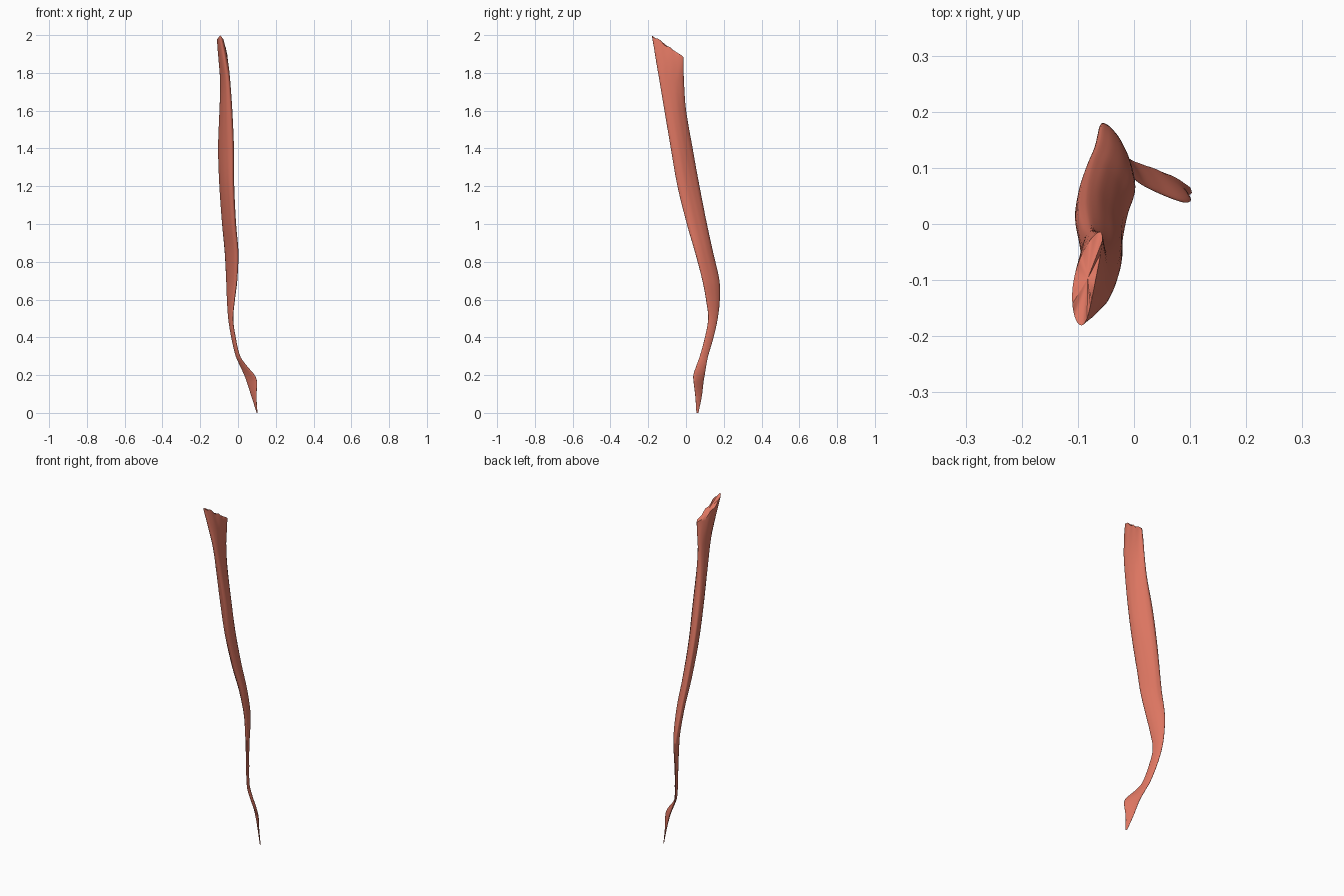
import bpy, bmesh, math

if "Cube" in bpy.data.objects:
    bpy.data.objects.remove(bpy.data.objects["Cube"])

# Cross-sections: z, x min, x max, y min, y max, skew angle (90 = upright ellipse, 180 = flat diagonal)
SECTIONS = [
    (0.00, 0.099, 0.103, 0.055, 0.066, 150),
    (0.09, 0.070, 0.098, 0.049, 0.084, 156),
    (0.165, 0.046, 0.101, 0.040, 0.093, 158),
    (0.20, 0.033, 0.088, 0.039, 0.099, 157),
    (0.25, 0.010, 0.046, 0.055, 0.107, 152),
    (0.30, -0.012, 0.012, 0.073, 0.117, 146),
    (0.40, -0.036, -0.012, 0.100, 0.146, 140),
    (0.50, -0.052, -0.025, 0.117, 0.168, 138),
    (0.60, -0.059, -0.016, 0.105, 0.179, 139),
    (0.70, -0.063, -0.004, 0.086, 0.177, 139),
    (0.85, -0.071, 0.002, 0.047, 0.144, 136),
    (1.00, -0.085, -0.010, 0.004, 0.112, 132),
    (1.20, -0.099, -0.019, -0.045, 0.073, 130),
    (1.40, -0.105, -0.020, -0.080, 0.036, 128),
    (1.60, -0.098, -0.029, -0.115, 0.001, 122),
    (1.75, -0.093, -0.040, -0.143, -0.010, 112),
    (1.86, -0.099, -0.049, -0.164, -0.012, 80),
    (1.94, -0.108, -0.057, -0.181, -0.014, 50),
]
SIDES, STEPS = 48, 6


def catmull(p, q, r, s, t):
    """Smooth interpolation with tangents matched to uneven spacing in z."""
    h = r[0] - q[0]
    out = [q[0] + h * t]
    for i in range(1, 6):
        m0 = (r[i] - p[i]) / (r[0] - p[0]) * h
        m1 = (s[i] - q[i]) / (s[0] - q[0]) * h
        out.append((2*t**3 - 3*t*t + 1) * q[i] + (t**3 - 2*t*t + t) * m0
                   + (3*t*t - 2*t**3) * r[i] + (t**3 - t*t) * m1)
    return out


def ring_points(sec):
    z, x0, x1, y0, y1, skew = sec
    cx, cy, hx, hy = (x0 + x1) / 2, (y0 + y1) / 2, (x1 - x0) / 2, (y1 - y0) / 2
    phi = math.radians(skew)
    belly = max(0.0, math.sin(math.pi * min(1, max(0, (z - 0.3) / 1.7))))
    top = min(1, max(0, (z - 1.55) / 0.39)) ** 1.5
    pts = []
    for k in range(SIDES):
        a = math.tau * k / SIDES
        # shallow lengthwise fibre furrows
        f = 1 + belly * (0.018 * math.sin(5*a + 3*z) + 0.01 * math.sin(11*a - 5*z)) - 0.015 * belly
        x, dy = cx + hx * f * math.cos(a), hy * f * math.cos(a + phi)
        # the upper attachment is cut on a slant, bowed and slightly ragged
        u = dy / hy
        x += top * 0.010 * (u * u - 0.5)
        dz = top * (-0.72 * dy + 0.006 * math.sin(9 * u))
        pts.append((x, cy + dy, z + dz))
    return pts


# Muscle belly with its tendon, lofted through the sections
bm = bmesh.new()
n = len(SECTIONS)
rings = []
for i in range(n - 1):
    q, r = SECTIONS[i], SECTIONS[i + 1]
    p = SECTIONS[i - 1] if i else q
    s = SECTIONS[i + 2] if i + 2 < n else r
    for j in range(STEPS):
        rings.append(ring_points(catmull(p, q, r, s, j / STEPS)))
rings.append(ring_points(SECTIONS[-1]))
rings = [[bm.verts.new(c) for c in ring] for ring in rings]
for a, b in zip(rings, rings[1:]):
    for k in range(SIDES):
        m = (k + 1) % SIDES
        bm.faces.new((a[k], a[m], b[m], b[k]))

# End caps
for ring in (rings[0], rings[-1]):
    centre = bm.verts.new(sum((v.co for v in ring), ring[0].co * 0) / SIDES)
    for k in range(SIDES):
        bm.faces.new((ring[k], ring[(k + 1) % SIDES], centre))
bmesh.ops.recalc_face_normals(bm, faces=bm.faces)

mesh = bpy.data.meshes.new("thigh_muscle")
bm.to_mesh(mesh)
bm.free()
muscle = bpy.data.objects.new("thigh_muscle", mesh)
bpy.context.collection.objects.link(muscle)

mat = bpy.data.materials.new("muscle_red")
mat.diffuse_color = (0.72, 0.18, 0.12, 1)
mat.use_nodes = True
mat.node_tree.nodes["Principled BSDF"].inputs["Base Color"].default_value = mat.diffuse_color
mesh.materials.append(mat)

bpy.context.view_layer.objects.active = muscle
muscle.select_set(True)
bpy.ops.object.shade_smooth_by_angle(angle=math.radians(40))
